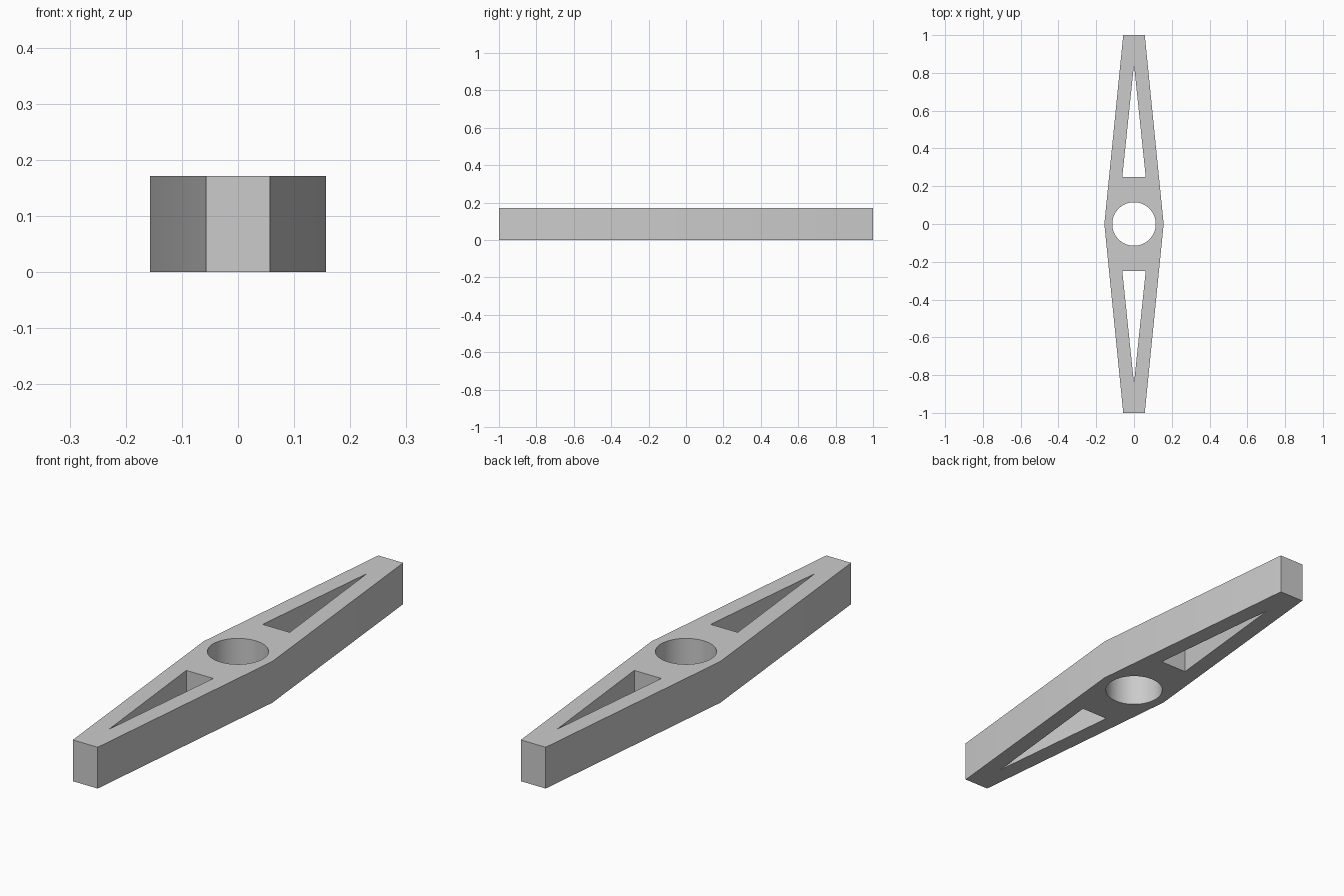
import bpy, bmesh, math

cube = bpy.data.objects.get("Cube")
if cube:
    bpy.data.objects.remove(cube, do_unlink=True)

HEIGHT = 0.171
GREY = (0.6, 0.6, 0.6, 1.0)

mat = bpy.data.materials.new("plain grey")
mat.use_nodes = True
mat.diffuse_color = GREY
mat.node_tree.nodes["Principled BSDF"].inputs["Base Color"].default_value = GREY


def add_loop(bm, points):
    """Add a closed outline of edges at ground level."""
    verts = [bm.verts.new((x, y, 0)) for x, y in points]
    for a, b in zip(verts, verts[1:] + verts[:1]):
        bm.edges.new((a, b))


bm = bmesh.new()

# Tapered bar outline, widest at the middle
add_loop(bm, [(0.057, -1), (0.157, 0), (0.057, 1),
              (-0.057, 1), (-0.157, 0), (-0.057, -1)])

# Round centre hole
STEPS = 64
add_loop(bm, [(0.115 * math.cos(math.tau * i / STEPS),
               0.115 * math.sin(math.tau * i / STEPS)) for i in range(STEPS)])

# Triangular window in each arm
for side in (-1, 1):
    add_loop(bm, [(-0.062, side * 0.25), (0.062, side * 0.25), (0, side * 0.845)])

# Fill around the holes and raise to full height
bmesh.ops.triangle_fill(bm, edges=bm.edges[:], use_beauty=True)
result = bmesh.ops.extrude_face_region(bm, geom=bm.faces[:], use_keep_orig=True)
top = [g for g in result["geom"] if isinstance(g, bmesh.types.BMVert)]
bmesh.ops.translate(bm, verts=top, vec=(0, 0, HEIGHT))
bmesh.ops.recalc_face_normals(bm, faces=bm.faces[:])

mesh = bpy.data.meshes.new("tapered_bar")
bm.to_mesh(mesh)
bm.free()
mesh.materials.append(mat)
bar = bpy.data.objects.new("tapered_bar", mesh)
bpy.context.collection.objects.link(bar)

# Smooth bore and sides, sharp rims
bpy.ops.object.select_all(action="DESELECT")
bar.select_set(True)
bpy.context.view_layer.objects.active = bar
bpy.ops.object.shade_smooth_by_angle(angle=math.radians(30))
